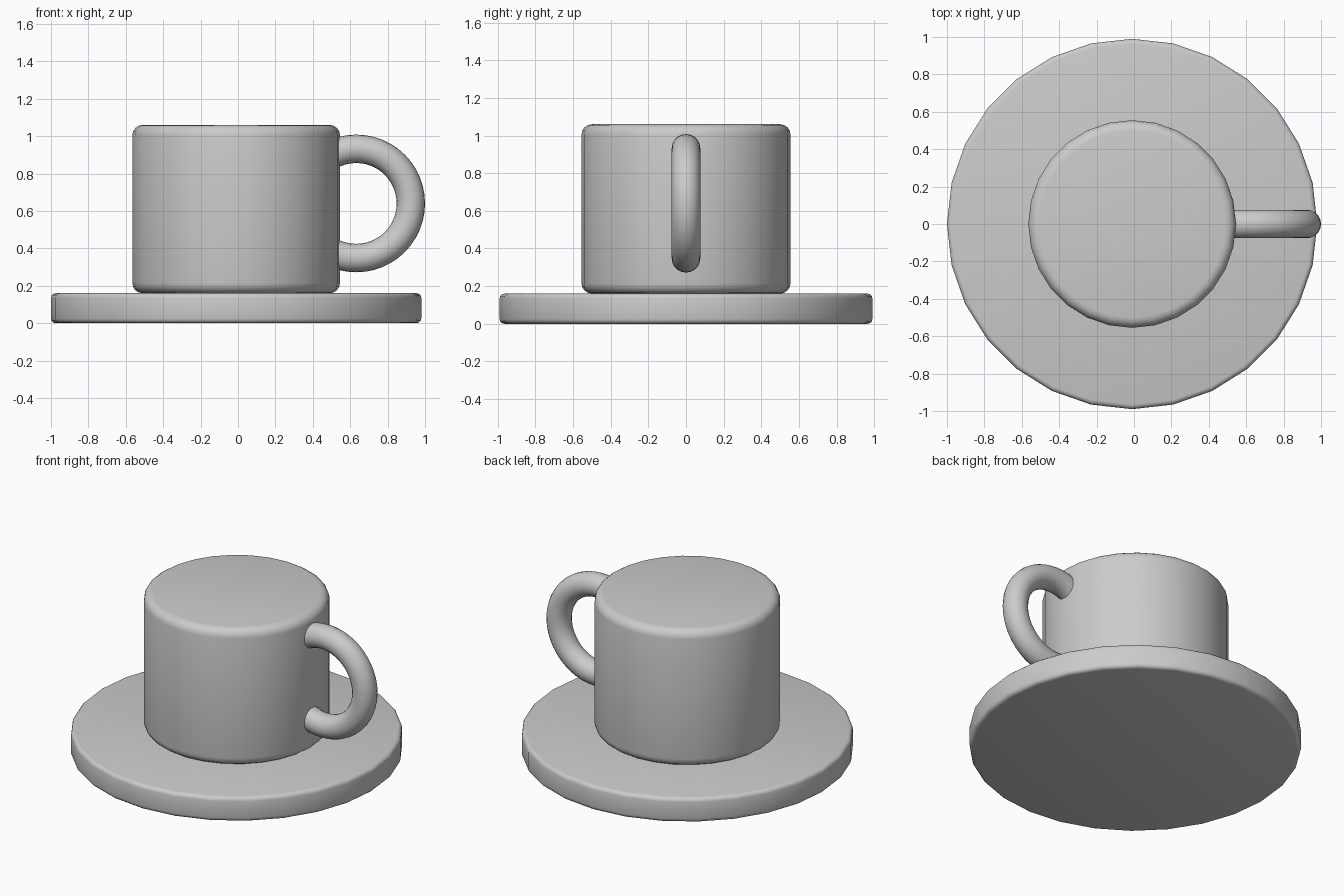
import bpy, math

if "Cube" in bpy.data.objects:
    bpy.data.objects.remove(bpy.data.objects["Cube"])

CX = -0.01  # common axis of saucer and cup


def rounded_disc(name, radius, z0, z1, bevel, segments, sides=28):
    bpy.ops.mesh.primitive_cylinder_add(
        vertices=sides, radius=radius, depth=z1 - z0,
        location=(CX, 0, (z0 + z1) / 2))
    obj = bpy.context.object
    obj.name = name
    mod = obj.modifiers.new("rounded_rim", 'BEVEL')
    mod.width = bevel
    mod.segments = segments
    mod.limit_method = 'ANGLE'
    mod.angle_limit = math.radians(40)
    bpy.ops.object.modifier_apply(modifier=mod.name)
    bpy.ops.object.shade_smooth_by_angle(angle=math.radians(35))
    return obj


# Saucer and solid cup body
rounded_disc("saucer", 0.99, 0.0, 0.16, 0.025, 3)
rounded_disc("cup_body", 0.555, 0.16, 1.06, 0.055, 4)

# Ring handle, sunk into the cup wall
bpy.ops.mesh.primitive_torus_add(
    major_radius=0.292, minor_radius=0.076, major_segments=48,
    minor_segments=20, location=(0.632, 0, 0.64),
    rotation=(math.pi / 2, 0, 0))
bpy.context.object.name = "handle"
bpy.ops.object.shade_smooth()
